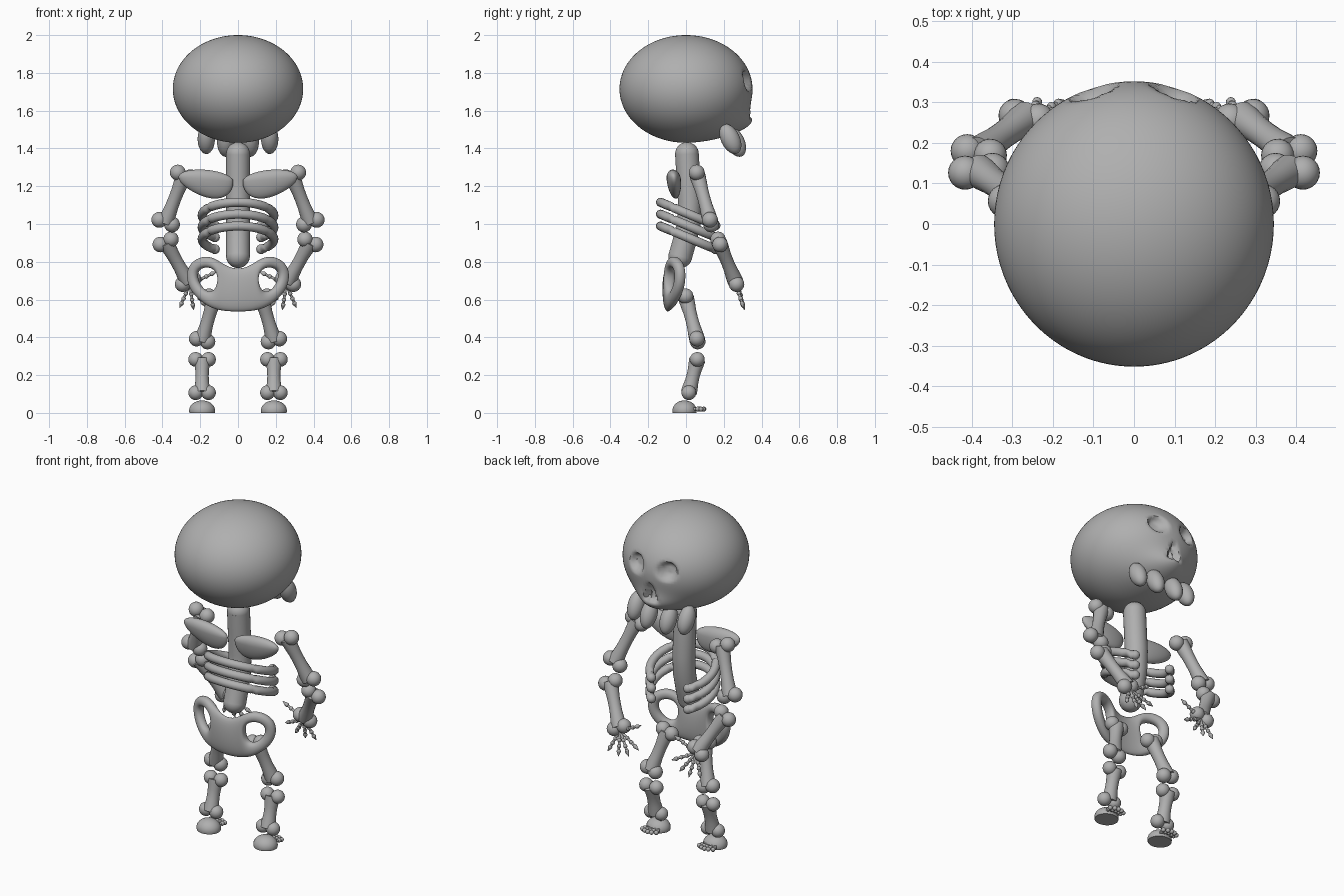
import bpy, bmesh, math
from mathutils import Vector, Matrix

cube = bpy.data.objects.get("Cube")
if cube:
    bpy.data.objects.remove(cube, do_unlink=True)

GREY = (0.43, 0.43, 0.43, 1)
bone_grey = bpy.data.materials.new("bone_grey")
bone_grey.use_nodes = True
bone_grey.diffuse_color = GREY
bone_grey.node_tree.nodes["Principled BSDF"].inputs["Base Color"].default_value = GREY
SIDES = (("left", 1), ("right", -1))


def finish(name, bm):
    bmesh.ops.recalc_face_normals(bm, faces=bm.faces)
    mesh = bpy.data.meshes.new(name)
    bm.to_mesh(mesh)
    bm.free()
    mesh.materials.append(bone_grey)
    mesh.shade_smooth()
    mesh.set_sharp_from_angle(angle=math.radians(50))
    obj = bpy.data.objects.new(name, mesh)
    bpy.context.collection.objects.link(obj)
    return obj


def ball(bm, loc, size, rot=Matrix(), seg=24):
    m = Matrix.Translation(loc) @ rot @ Matrix.Diagonal((*size, 1))
    return bmesh.ops.create_uvsphere(bm, u_segments=seg, v_segments=seg // 2,
                                     radius=1, matrix=m)["verts"]


def tube(bm, pts, radii, seg=16):
    """Loft round sections along a path."""
    pts = [Vector(p) for p in pts]
    rings = []
    for i, p in enumerate(pts):
        d = (pts[min(i + 1, len(pts) - 1)] - pts[max(i - 1, 0)]).normalized()
        a = d.cross(Vector((0.3, 0.9, 0.1)) if abs(d.y) < 0.7 else Vector((0, 0, 1))).normalized()
        b = d.cross(a)
        rings.append([bm.verts.new(p + radii[i] * (a * math.cos(t) + b * math.sin(t)))
                      for t in (k * math.tau / seg for k in range(seg))])
    for r, q in zip(rings, rings[1:]):
        for k in range(seg):
            n = (k + 1) % seg
            bm.faces.new((r[k], r[n], q[n], q[k]))
    bm.faces.new(rings[0])
    bm.faces.new(rings[-1])


def long_bone(name, top, bottom, shaft, knob, spread):
    """Flared shaft with a pair of knobs on each end."""
    bm = bmesh.new()
    a, b = Vector(top), Vector(bottom)
    axis = (b - a).normalized()
    across = (Vector((1, 0, 0)) - axis * axis.x).normalized()
    flare = (1.2, 1.12, 1, 0.97, 1, 1.12, 1.2)
    tube(bm, [a.lerp(b, i / 6) for i in range(7)], [shaft * f for f in flare], 20)
    for end in (a, b):
        for s in (1, -1):
            ball(bm, end + across * spread * s, (knob,) * 3)
    finish(name, bm)


def smooth(t):
    t = max(0, min(1, t))
    return t * t * (3 - 2 * t)


# Skull: rounded cranium, pushed-out muzzle, dented eye sockets and nose
bm = bmesh.new()
for v in ball(bm, (0, 0, 1.715), (0.345, 0.352, 0.285), seg=128):
    x, y, z = v.co
    if y <= 0:
        continue
    face = smooth(y / 0.15)
    push = 0.075 * math.exp(-(x / 0.14) ** 2 - ((z - 1.52) / 0.075) ** 2)
    eye = math.hypot((abs(x) - 0.1) / 0.062, (z - 1.757) / 0.062)
    push -= 0.045 * smooth((1 - eye) * 1.7)
    t = (z - 1.55) / 0.125
    if 0 < t < 1:
        half = 0.06 * (1 - 0.8 * t)
        septum = 1 - 0.7 * smooth(1 - abs(x) / 0.02) * (1 - t)
        push -= 0.04 * smooth((half - abs(x)) / 0.025) * smooth(t / 0.2) * smooth((1 - t) / 0.2) * septum
    v.co.y += push * face
finish("skull", bm)

# Teeth hanging below the muzzle
bm = bmesh.new()
for s in (1, -1):
    for x, y, z in ((0.065, 0.26, 1.435), (0.168, 0.235, 1.45)):
        ball(bm, (x * s, y, z), (0.046, 0.05, 0.085), Matrix.Rotation(0.45, 4, 'X'))
finish("teeth", bm)

# Spine
bm = bmesh.new()
path = [(0, 0.005, 1.37), (0, 0.012, 1.25), (0, 0.02, 1.12), (0, 0.015, 1.0),
        (0, -0.01, 0.9), (0, -0.03, 0.83)]
tube(bm, path, [0.063] * len(path), 28)
for p in (path[0], path[-1]):
    ball(bm, p, (0.063,) * 3, seg=28)
finish("spine", bm)

# Ribs: three sloping horseshoes open at the face side
for i in range(3):
    bm = bmesh.new()
    pts = []
    for k in range(41):
        a = math.radians(130 + 280 * k / 40)
        y = 0.03 + 0.165 * math.sin(a)
        pts.append((0.19 * math.cos(a), y, 1.115 - 0.063 * i - 0.42 * (y + 0.135)))
    tube(bm, pts, [0.024] * len(pts))
    for p in (pts[0], pts[-1]):
        ball(bm, p, (0.026,) * 3, seg=16)
    finish(f"rib_{i + 1}", bm)

# Shoulder blades: flat on top, rounded below, tapering outward
for side, s in SIDES:
    bm = bmesh.new()
    for v in ball(bm, (0, 0, 0), (1, 1, 1), seg=32):
        x, y, z = v.co
        z *= 0.05 if z > 0 else 0.095 * (1 - 0.3 * x)
        v.co = (s * (0.17 + 0.145 * x), -0.065 + 0.038 * y - 0.1 * z, 1.237 + z + 0.012 * x)
    finish(f"{side}_shoulder_blade", bm)

# Pelvis: central plate with a looped wing on each side
outer = [(0.065, 0.785), (0.165, 0.85), (0.275, 0.79), (0.27, 0.66), (0.185, 0.575), (0.1, 0.53)]
hole = [(0.1, 0.735), (0.15, 0.775), (0.215, 0.76), (0.215, 0.695), (0.16, 0.635), (0.115, 0.655)]
bm = bmesh.new()


def plate_vert(x, z):
    return bm.verts.new((x, -0.1 + 1.15 * x * x, z))


o = [plate_vert(*p) for p in outer]
h = [plate_vert(*p) for p in hole]
mid = [plate_vert(0, 0.77), plate_vert(0, 0.525)]
for k in range(6):
    n = (k + 1) % 6
    bm.faces.new((o[k], o[n], h[n], h[k]))
bm.faces.new((mid[0], o[0], o[5], mid[1]))
pelvis = finish("pelvis", bm)
pelvis.modifiers.new("mirror", 'MIRROR').use_clip = True
solid = pelvis.modifiers.new("thickness", 'SOLIDIFY')
solid.thickness, solid.offset = 0.06, 0
pelvis.modifiers.new("round", 'SUBSURF').levels = 3
pelvis.modifiers["round"].render_levels = 3

for side, s in SIDES:
    # Arm and leg bones
    long_bone(f"{side}_upper_arm", (0.285 * s, 0.06, 1.26), (0.383 * s, 0.13, 1.01), 0.035, 0.042, 0.036)
    long_bone(f"{side}_forearm", (0.383 * s, 0.175, 0.905), (0.265 * s, 0.262, 0.695), 0.035, 0.041, 0.032)
    long_bone(f"{side}_thigh", (0.125 * s, 0, 0.61), (0.19 * s, 0.06, 0.385), 0.035, 0.041, 0.03)
    long_bone(f"{side}_shin", (0.19 * s, 0.06, 0.283), (0.19 * s, 0.015, 0.107), 0.036, 0.039, 0.034)

    # Hand: thin jointed fingers fanning from the wrist, thumb first
    bm = bmesh.new()
    wrist = Vector((0.255 * s, 0.265, 0.68))
    for tip in ((0.11, 0.27, 0.75), (0.11, 0.295, 0.61), (0.17, 0.305, 0.56),
                (0.235, 0.31, 0.545), (0.31, 0.305, 0.555)):
        end = Vector((tip[0] * s, tip[1], tip[2]))
        tube(bm, [wrist.lerp(end, t) for t in (0, 0.8, 0.82, 1)], [0.008, 0.007, 0.012, 0.001], 10)
        for t in (0.38, 0.6, 0.8):
            ball(bm, wrist.lerp(end, t), (0.012,) * 3, seg=12)
    finish(f"{side}_fingers", bm)

    # Heel: flat-bottomed dome
    bm = bmesh.new()
    ball(bm, (0.19 * s, -0.008, 0.012), (0.069, 0.064, 0.054), seg=32)
    cut = bmesh.ops.bisect_plane(bm, geom=bm.verts[:] + bm.edges[:] + bm.faces[:],
                                 plane_co=(0, 0, 0), plane_no=(0, 0, -1), clear_outer=True)
    bmesh.ops.edgeloop_fill(bm, edges=[e for e in cut["geom_cut"] if isinstance(e, bmesh.types.BMEdge)])
    finish(f"{side}_heel", bm)

    # Toes: short rods ending in small balls
    bm = bmesh.new()
    for k in range(-2, 3):
        root = Vector(((0.19 + 0.016 * k) * s, 0.03, 0.022))
        tip = Vector(((0.19 + 0.023 * k) * s, 0.095 - 0.004 * k * k, 0.02))
        tube(bm, [root, tip], [0.008, 0.008], 10)
        for t in (0.65, 1):
            ball(bm, root.lerp(tip, t), (0.013,) * 3, seg=12)
    finish(f"{side}_toes", bm)
